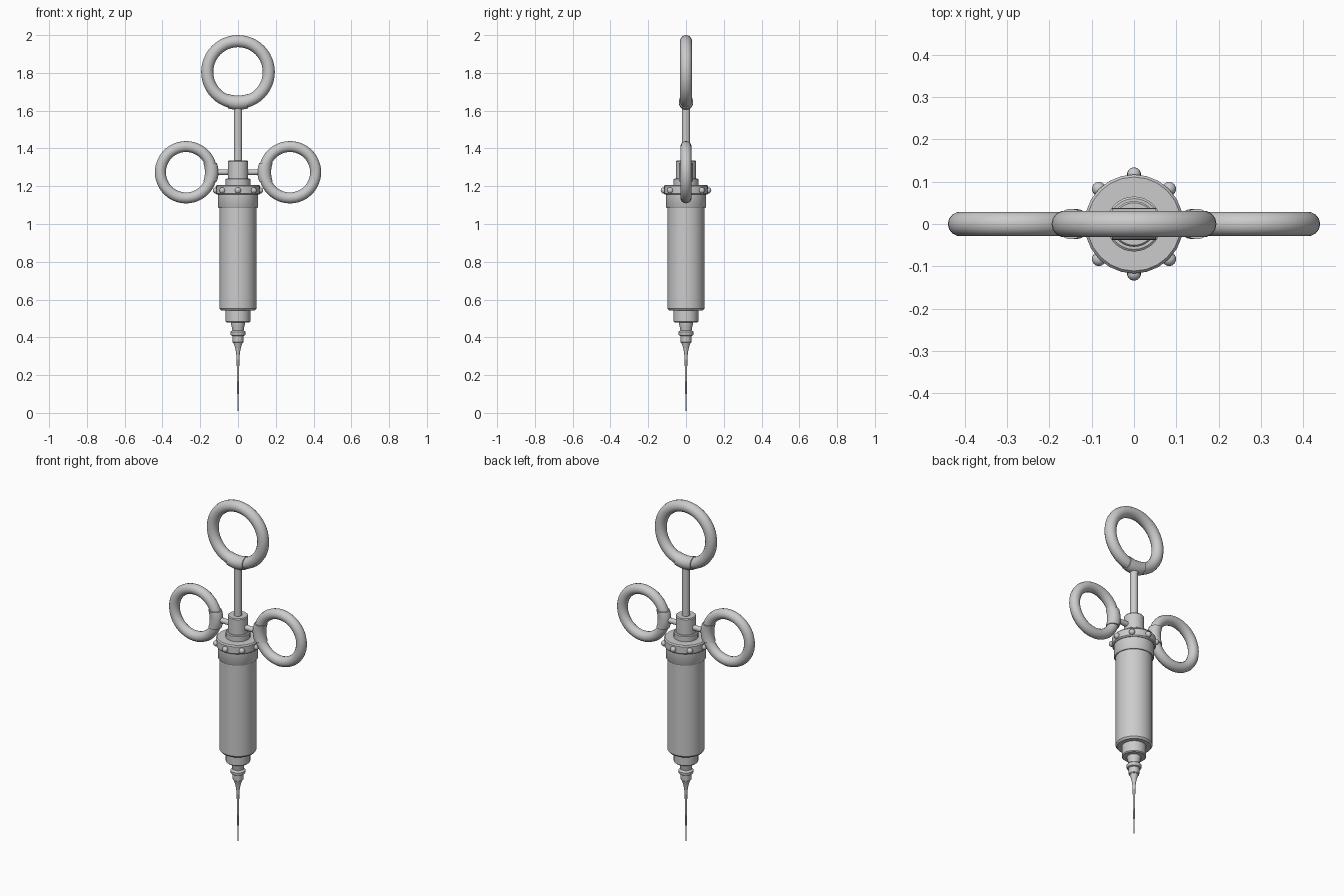
import bpy, bmesh
from math import pi, sin, cos, sqrt, radians
from mathutils import Matrix

if "Cube" in bpy.data.objects:
    bpy.data.objects.remove(bpy.data.objects["Cube"])


def finish(bm, name, matrix=None):
    bmesh.ops.recalc_face_normals(bm, faces=bm.faces)
    mesh = bpy.data.meshes.new(name)
    bm.to_mesh(mesh)
    bm.free()
    ob = bpy.data.objects.new(name, mesh)
    bpy.context.collection.objects.link(ob)
    if matrix is not None:
        ob.matrix_world = matrix
    bpy.ops.object.select_all(action='DESELECT')
    ob.select_set(True)
    bpy.context.view_layer.objects.active = ob
    bpy.ops.object.shade_smooth_by_angle(angle=radians(35))
    return ob


def skin(bm, loops):
    """Bridge a list of vertex loops and cap both ends."""
    n = len(loops[0])
    for a, b in zip(loops, loops[1:]):
        for i in range(n):
            j = (i + 1) % n
            bm.faces.new((a[i], a[j], b[j], b[i]))
    bm.faces.new(loops[0])
    bm.faces.new(loops[-1])


def lathe(name, profile, sides=32, matrix=None):
    bm = bmesh.new()
    loops = [[bm.verts.new((r * cos(2 * pi * i / sides), r * sin(2 * pi * i / sides), z))
              for i in range(sides)] for r, z in profile]
    skin(bm, loops)
    return finish(bm, name, matrix)


def ring(name, x, z, major, minor):
    bpy.ops.mesh.primitive_torus_add(major_segments=48, minor_segments=14,
                                     major_radius=major, minor_radius=minor,
                                     location=(x, 0, z), rotation=(pi / 2, 0, 0))
    bpy.context.object.name = name
    bpy.ops.object.shade_smooth()


def collar(name, x, z, major, minor, half, angle):
    """Sleeve hugging the bottom of a ring, turned about y by angle."""
    bm = bmesh.new()
    loops = []
    for k in range(9):
        s = half * (k / 4 - 1)
        zc = -sqrt(major ** 2 - s ** 2)
        loops.append([bm.verts.new((s, minor * sin(2 * pi * i / 20),
                                    zc + minor * cos(2 * pi * i / 20))) for i in range(20)])
    skin(bm, loops)
    finish(bm, name, Matrix.Translation((x, 0, z)) @ Matrix.Rotation(angle, 4, 'Y'))


# Barrel and end fittings
lathe("barrel", [(0.09, 0.542), (0.098, 0.552), (0.098, 1.09)])
lathe("barrel_collar", [(0.103, 1.085), (0.107, 1.091), (0.107, 1.16)])
lathe("cap_flange", [(0.111, 1.155), (0.117, 1.161), (0.117, 1.20), (0.111, 1.207)], 24)
lathe("cap_step", [(0.065, 1.20), (0.065, 1.237), (0.06, 1.241)])
lathe("plunger_guide", [(0.054, 1.235), (0.054, 1.33), (0.050, 1.335)])
lathe("barrel_tip", [(0.06, 0.478), (0.065, 0.483), (0.065, 0.545)])

# Needle with its hub
lathe("needle_hub", [(0.024, 0.37), (0.028, 0.374), (0.029, 0.407), (0.037, 0.41),
                     (0.040, 0.416), (0.040, 0.428), (0.036, 0.433), (0.030, 0.436),
                     (0.033, 0.455), (0.037, 0.47), (0.037, 0.48)], 24)
lathe("needle", [(0.001, 0), (0.004, 0.1), (0.006, 0.2), (0.007, 0.28), (0.010, 0.32),
                 (0.016, 0.348), (0.023, 0.37)], 16)

# Rivets around the flange
for i in range(8):
    a = i * pi / 4
    bpy.ops.mesh.primitive_uv_sphere_add(segments=14, ring_count=8, radius=0.0165,
                                         location=(0.1175 * cos(a), 0.1175 * sin(a), 1.178))
    bpy.context.object.name = "rivet"
    bpy.ops.object.shade_smooth()

# Plunger rod and thumb ring
lathe("plunger_rod", [(0.022, 1.30), (0.022, 1.63)], 20)
ring("thumb_ring", 0, 1.805, 0.163, 0.032)
collar("thumb_ring_collar", 0, 1.805, 0.163, 0.038, 0.052, 0)

# Finger rings on both sides
for side, sx in (("right", 1), ("left", -1)):
    ring("finger_ring_" + side, sx * 0.275, 1.274, 0.136, 0.029)
    collar("finger_ring_collar_" + side, sx * 0.275, 1.274, 0.136, 0.036, 0.05, sx * pi / 2)
    lathe("finger_ring_arm_" + side, [(0.015, 0.03), (0.015, 0.125)], 16,
          Matrix.Translation((0, 0, 1.274)) @ Matrix.Rotation(sx * pi / 2, 4, 'Y'))
